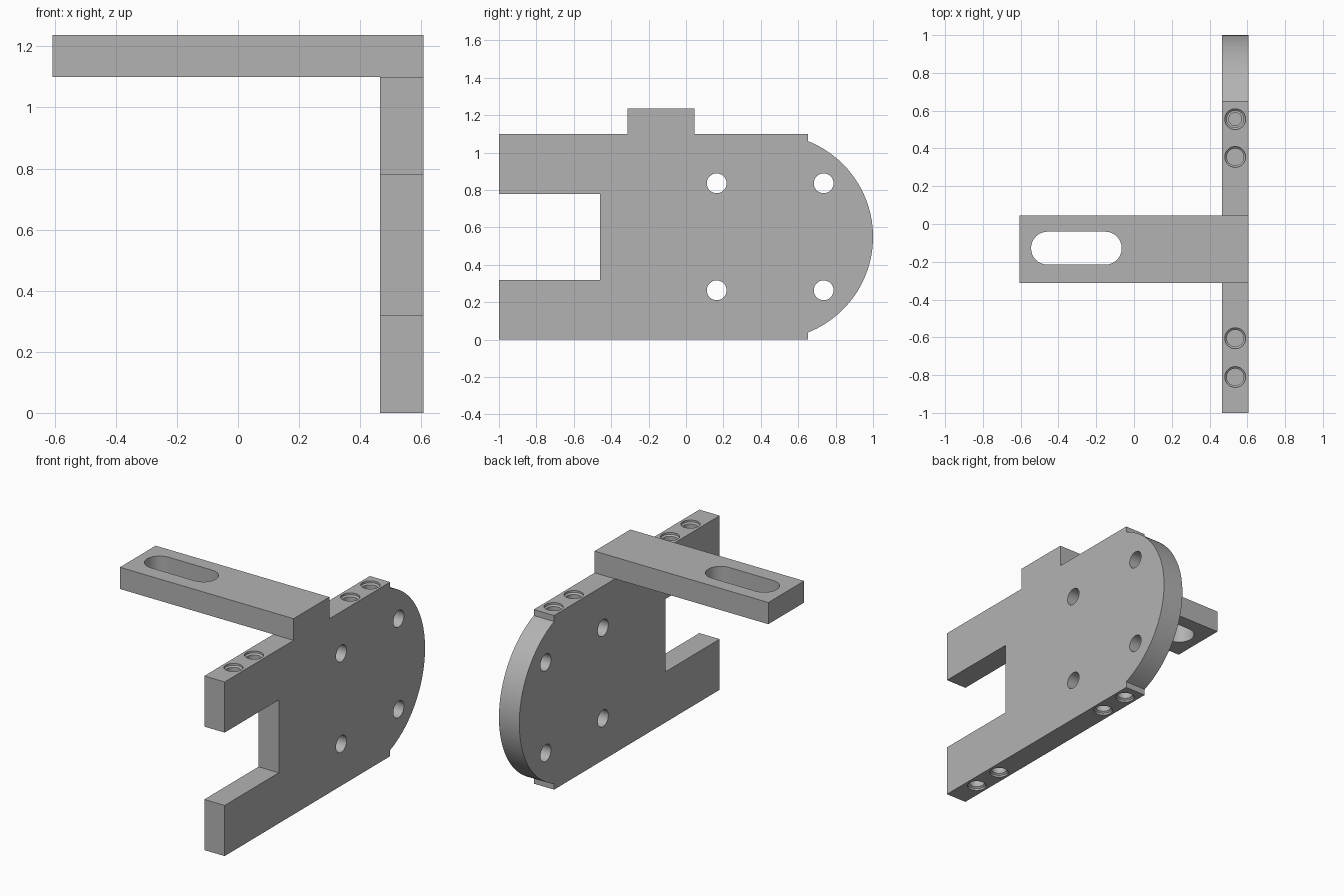
import bpy, bmesh, math
from mathutils import Vector, Matrix

cube = bpy.data.objects.get("Cube")
if cube:
    bpy.data.objects.remove(cube, do_unlink=True)

grey = bpy.data.materials.new("plain grey")
grey.use_nodes = True
colour = (0.45, 0.45, 0.45, 1)
grey.diffuse_color = colour
grey.node_tree.nodes["Principled BSDF"].inputs["Base Color"].default_value = colour


def prism(name, points, direction):
    """Extrude a closed flat outline along a direction."""
    bm = bmesh.new()
    face = bm.faces.new([bm.verts.new(p) for p in points])
    extruded = bmesh.ops.extrude_face_region(bm, geom=[face])["geom"]
    bmesh.ops.translate(bm, vec=direction,
                        verts=[v for v in extruded if isinstance(v, bmesh.types.BMVert)])
    return finish(name, bm)


def finish(name, bm):
    bmesh.ops.recalc_face_normals(bm, faces=bm.faces)
    mesh = bpy.data.meshes.new(name)
    bm.to_mesh(mesh)
    bm.free()
    mesh.materials.append(grey)
    obj = bpy.data.objects.new(name, mesh)
    bpy.context.collection.objects.link(obj)
    return obj


def turned(bm, centre, axis, profile, sides=32):
    """Add a closed round cutter from (radius, distance along axis) pairs."""
    turn = Vector(axis).to_track_quat('Z', 'Y').to_matrix().to_4x4()
    place = Matrix.Translation(centre) @ turn
    rings = []
    for r, d in profile:
        rings.append([bm.verts.new(place @ Vector((r * math.cos(a), r * math.sin(a), d)))
                      for a in (math.tau * i / sides for i in range(sides))])
    for low, high in zip(rings, rings[1:]):
        for i in range(sides):
            j = (i + 1) % sides
            bm.faces.new((low[i], low[j], high[j], high[i]))
    bm.faces.new(rings[0][::-1])
    bm.faces.new(rings[-1])


def cut(target, cutter):
    mod = target.modifiers.new("cut", 'BOOLEAN')
    mod.operation = 'DIFFERENCE'
    mod.solver = 'EXACT'
    mod.object = cutter
    bpy.context.view_layer.update()
    graph = bpy.context.evaluated_depsgraph_get()
    mesh = bpy.data.meshes.new_from_object(target.evaluated_get(graph))
    target.modifiers.clear()
    target.data = mesh
    bpy.data.objects.remove(cutter, do_unlink=True)


def smooth(obj):
    bpy.ops.object.select_all(action='DESELECT')
    obj.select_set(True)
    bpy.context.view_layer.objects.active = obj
    bpy.ops.object.shade_smooth_by_angle(angle=math.radians(30))


# Upright plate: forked front, shouldered round back
x0, x1, height = 0.465, 0.607, 1.1
mid_y, mid_z, radius, shoulder = 0.45, 0.55, 0.55, 0.652
sweep = math.acos((shoulder - mid_y) / radius)
outline = [(-1, 0), (shoulder, 0)]
for i in range(49):
    a = -sweep + 2 * sweep * i / 48
    outline.append((mid_y + radius * math.cos(a), mid_z + radius * math.sin(a)))
outline += [(shoulder, height), (-1, height), (-1, 0.78), (-0.46, 0.78),
            (-0.46, 0.32), (-1, 0.32)]
plate = prism("upright_plate", [(x0, y, z) for y, z in outline], (x1 - x0, 0, 0))

# Four cross holes and the chamfered blind holes in both edges
holes = bmesh.new()
for dy in (-0.286, 0.286):
    for dz in (-0.286, 0.286):
        turned(holes, (x0 - 0.1, mid_y + dy, mid_z + dz), (1, 0, 0), [(0.053, 0), (0.053, 0.4)])
x_mid = (x0 + x1) / 2
for y in (-0.81, -0.605, 0.355, 0.555):
    for z, way in ((0, 1), (height, -1)):
        profile = [(0.055, -0.05), (0.055, 0.012), (0.045, 0.02), (0.045, 0.2)]
        if y > 0.5:
            profile += [(0.034, 0.2), (0.034, 0.23)]
        turned(holes, (x_mid, y, z), (0, 0, way), profile)
cut(plate, finish("hole_cutter", holes))
smooth(plate)

# Horizontal arm with a rounded slot
front, back = -0.312, 0.045
arm = prism("top_arm", [(-x1, front, height), (x1, front, height),
                        (x1, back, height), (-x1, back, height)], (0, 0, 0.137))
slot_r, slot_y = 0.0875, -0.128
slot = []
for cx, start in ((-0.1525, -math.pi / 2), (-0.4575, math.pi / 2)):
    for i in range(17):
        a = start + math.pi * i / 16
        slot.append((cx + slot_r * math.cos(a), slot_y + slot_r * math.sin(a), height - 0.1))
cut(arm, prism("slot_cutter", slot, (0, 0, 0.4)))
smooth(arm)
